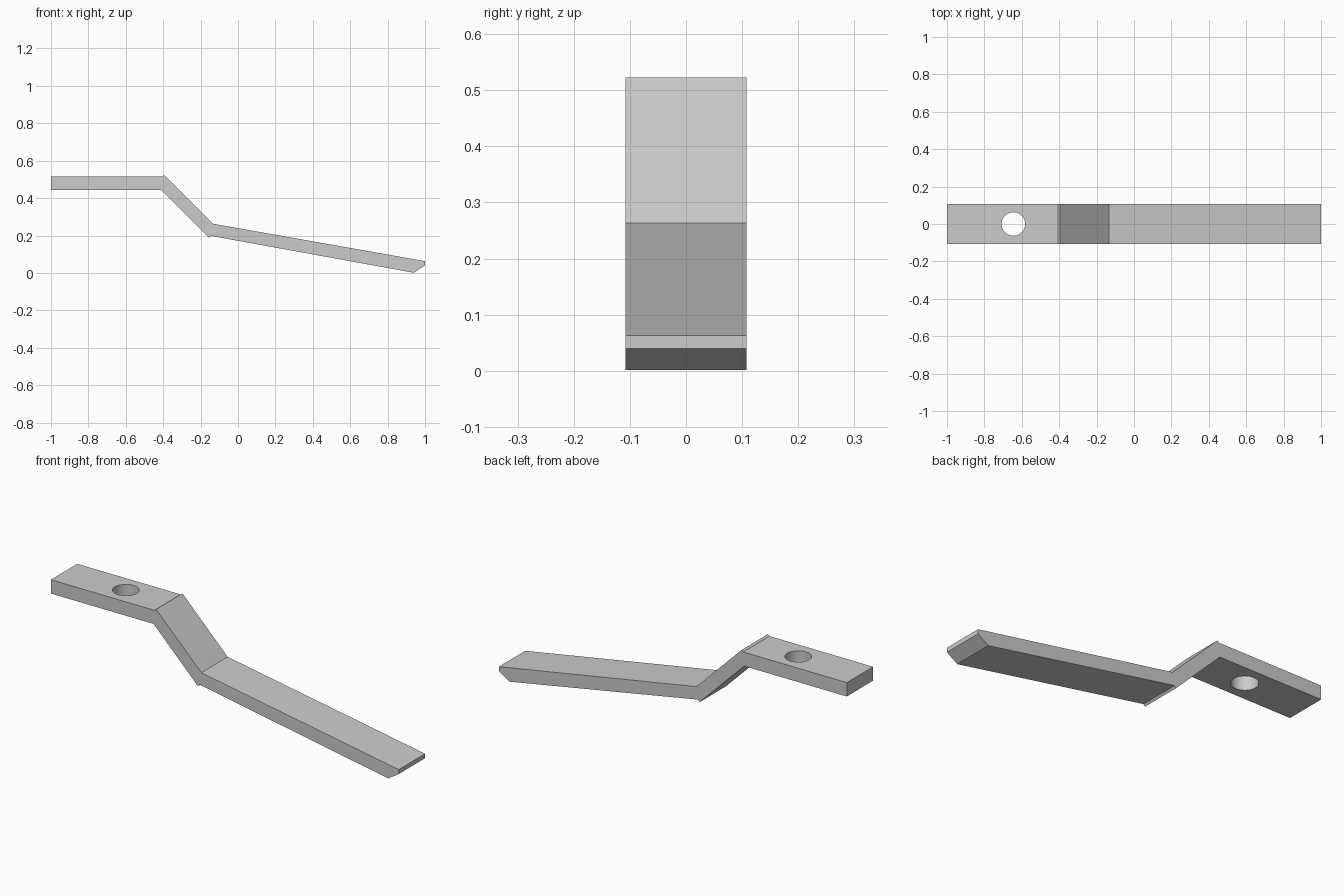
import bpy
import bmesh
import math

cube = bpy.data.objects.get("Cube")
if cube:
    bpy.data.objects.remove(cube, do_unlink=True)

HALF_WIDTH = 0.108
HOLE_X, HOLE_RADIUS = -0.645, 0.063

# Plain grey metal
metal = bpy.data.materials.new("grey_metal")
metal.use_nodes = True
colour = (0.6, 0.6, 0.6, 1)
metal.diffuse_color = colour
metal.node_tree.nodes["Principled BSDF"].inputs["Base Color"].default_value = colour

# Side profile: flat tab, steep step, long sloping arm with a chamfered tip
profile = [
    (-1, 0.515), (-0.405, 0.515), (-0.395, 0.523), (-0.135, 0.263),
    (1, 0.063), (1, 0.04), (0.94, 0.001), (-0.145, 0.198),
    (-0.155, 0.188), (-0.41, 0.443), (-1, 0.443),
]

# Bent strip, extruded across its width
bm = bmesh.new()
face = bm.faces.new([bm.verts.new((x, -HALF_WIDTH, z)) for x, z in profile])
extruded = bmesh.ops.extrude_face_region(bm, geom=[face])["geom"]
moved = [v for v in extruded if isinstance(v, bmesh.types.BMVert)]
bmesh.ops.translate(bm, vec=(0, 2 * HALF_WIDTH, 0), verts=moved)
bmesh.ops.recalc_face_normals(bm, faces=bm.faces)
mesh = bpy.data.meshes.new("bent_strip")
bm.to_mesh(mesh)
bm.free()
mesh.materials.append(metal)
strip = bpy.data.objects.new("bent_strip", mesh)
bpy.context.collection.objects.link(strip)

# Round bolt hole through the flat tab
bpy.ops.mesh.primitive_cylinder_add(
    vertices=48, radius=HOLE_RADIUS, depth=0.3, location=(HOLE_X, 0, 0.48))
cutter = bpy.context.object
cutter.name = "hole_cutter"
cutter.hide_render = True
cutter.data.materials.append(metal)

cut = strip.modifiers.new("bolt_hole", 'BOOLEAN')
cut.operation = 'DIFFERENCE'
cut.solver = 'EXACT'
cut.object = cutter

bpy.ops.object.select_all(action='DESELECT')
strip.select_set(True)
bpy.context.view_layer.objects.active = strip
bpy.ops.object.modifier_apply(modifier=cut.name)
bpy.data.objects.remove(cutter, do_unlink=True)
bpy.ops.object.shade_smooth_by_angle(angle=math.radians(20))
